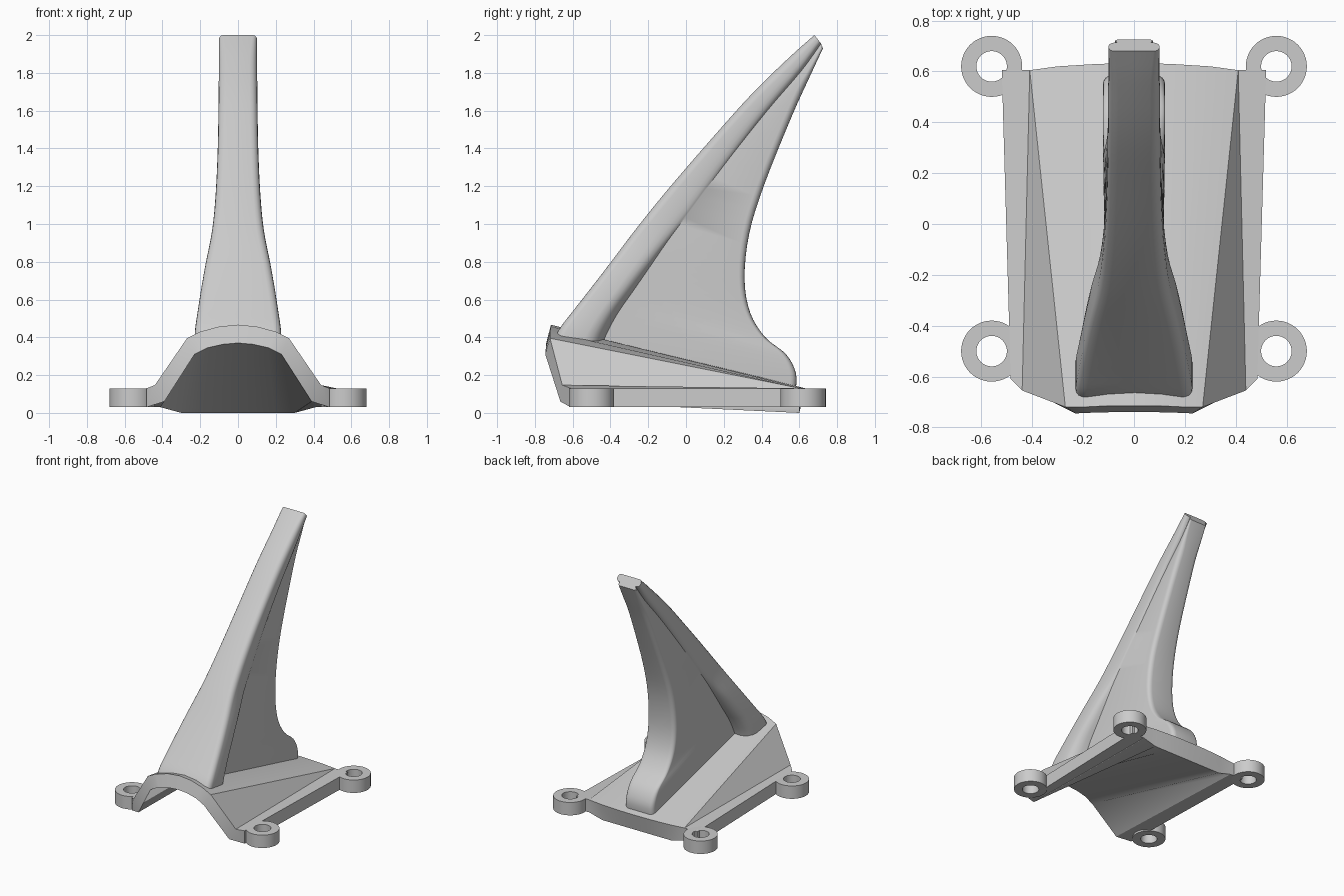
import bpy, bmesh, math
from mathutils import Vector

cube = bpy.data.objects.get("Cube")
if cube:
    bpy.data.objects.remove(cube, do_unlink=True)

grey = bpy.data.materials.new("plain grey")
grey.use_nodes = True
colour = (0.6, 0.6, 0.6, 1)
grey.diffuse_color = colour
grey.node_tree.nodes["Principled BSDF"].inputs["Base Color"].default_value = colour


def loft(name, rings, caps, closed=False, angle=30):
    """Skin matching rings of points; caps is a list of index tuples per end."""
    bm = bmesh.new()
    rows = [[bm.verts.new(p) for p in ring] for ring in rings]
    n = len(rows[0])
    pairs = list(zip(rows, rows[1:]))
    if closed:
        pairs.append((rows[-1], rows[0]))
    for a, b in pairs:
        for i in range(n):
            j = (i + 1) % n
            bm.faces.new((a[i], a[j], b[j], b[i]))
    for row in (rows[0], rows[-1]):
        for cap in caps:
            bm.faces.new([row[i] for i in cap])
    bmesh.ops.remove_doubles(bm, verts=bm.verts, dist=0.0005)
    bmesh.ops.recalc_face_normals(bm, faces=bm.faces)
    mesh = bpy.data.meshes.new(name)
    bm.to_mesh(mesh)
    bm.free()
    mesh.materials.append(grey)
    obj = bpy.data.objects.new(name, mesh)
    bpy.context.collection.objects.link(obj)
    bpy.ops.object.select_all(action='DESELECT')
    obj.select_set(True)
    bpy.context.view_layer.objects.active = obj
    bpy.ops.object.shade_smooth_by_angle(angle=math.radians(angle))
    return obj


def mirrored(half):
    """Close a half section whose first and last points lie on x = 0."""
    return half + [(-x, y, z) for x, y, z in half[-2:0:-1]]


# Sloping saddle plate: arched at the front, flat at the back, open below
front = [(0, -.715, .467), (.1, -.715, .457), (.2, -.72, .43), (.27, -.72, .395),
         (.44, -.655, .147), (.485, -.61, .13), (.485, -.61, .03), (.39, -.665, .06),
         (.23, -.745, .31), (.16, -.742, .345), (.08, -.74, .363), (0, -.74, .37)]
back = [(0, .632, .13), (.14, .63, .13), (.3, .62, .13), (.41, .605, .13),
        (.41, .605, .13), (.52, .605, .13), (.52, .605, .03), (.41, .6, .03),
        (.3, .6, 0), (.2, .6, 0), (.1, .6, 0), (0, .6, 0)]
count = len(mirrored(front))
half = len(front)
caps = []
for k in range(half // 2 - 1):
    quad = (k, k + 1, half - 2 - k, half - 1 - k)
    caps += [quad, tuple(-i % count for i in quad)]
loft("saddle_plate", [mirrored(front), mirrored(back)], caps)

# Four bolt lugs
SEGMENTS = 48
for side, x in (("left", .56), ("right", -.56)):
    for end, y in (("front", -.5), ("back", .62)):
        rings = []
        for i in range(SEGMENTS):
            a = math.tau * i / SEGMENTS
            rings.append([(x + r * math.cos(a), y + r * math.sin(a), z)
                          for r, z in ((.12, .03), (.12, .13), (.06, .13), (.06, .03))])
        loft(f"{end}_{side}_lug", rings, [], closed=True)

# Curved horn stations: front (y, z), web start (y, z), rear (y, z), flange and web half widths
stations = [
    (-.69, .405, -.45, .34, .58, .11, .23, .122),
    (-.66, .46, -.42, .42, .582, .21, .226, .122),
    (-.59, .55, -.36, .53, .53, .31, .212, .122),
    (-.5, .665, -.28, .645, .42, .4, .194, .122),
    (-.4, .795, -.19, .775, .34, .53, .171, .122),
    (-.26, .98, -.09, .92, .31, .71, .137, .12),
    (-.09, 1.19, .03, 1.08, .335, .95, .118, .113),
    (.13, 1.445, .2, 1.31, .415, 1.21, .107, .1),
    (.35, 1.69, .43, 1.6, .56, 1.57, .103, .088),
    (.55, 1.885, .61, 1.81, .66, 1.79, .101, .08),
    (.68, 2.0, .715, 1.955, .725, 1.93, .1, .075),
]


def catmull(p0, p1, p2, p3, t):
    return [0.5 * (2 * b + (c - a) * t + (2 * a - 5 * b + 4 * c - d) * t * t
                   + (3 * b - a - 3 * c + d) * t ** 3)
            for a, b, c, d in zip(p0, p1, p2, p3)]


def horn_section(s):
    """T-shaped section: rounded front flange narrowing into a rounded web."""
    f, m, b = (Vector((0, s[i], s[i + 1])) for i in (0, 2, 4))
    wide, web = s[6], s[7]
    depth = max((m - f).length, .01)
    length = max((b - m).length, .005)
    pts = [(0, f)]
    r = min(.04, depth * .4)
    for i in range(5):
        a = math.pi / 2 * i / 4
        pts.append((wide - r + r * math.sin(a), f.lerp(m, r * (1 - math.cos(a)) / depth)))
    inner = min(web - .008, wide - .006)
    for t, k in ((.6, 1), (.75, .93), (.88, .7), (.96, .35), (1, 0)):
        pts.append((inner + (wide - inner) * k, f.lerp(m, t)))
    r = min(.035, length * .45)
    for i in range(5):
        a = math.pi / 2 * i / 4
        pts.append((web - r + r * math.cos(a), b.lerp(m, r * (1 - math.sin(a)) / length)))
    pts.append((0, b))
    return mirrored([(x, p.y, p.z) for x, p in pts])


rings = []
last = len(stations) - 1
for i in range(last):
    around = [stations[min(max(i + d, 0), last)] for d in (-1, 0, 1, 2)]
    rings += [horn_section(catmull(*around, step / 4)) for step in range(4)]
rings.append(horn_section(stations[last]))
loft("curved_horn", rings, [tuple(range(len(rings[0])))], angle=40)
